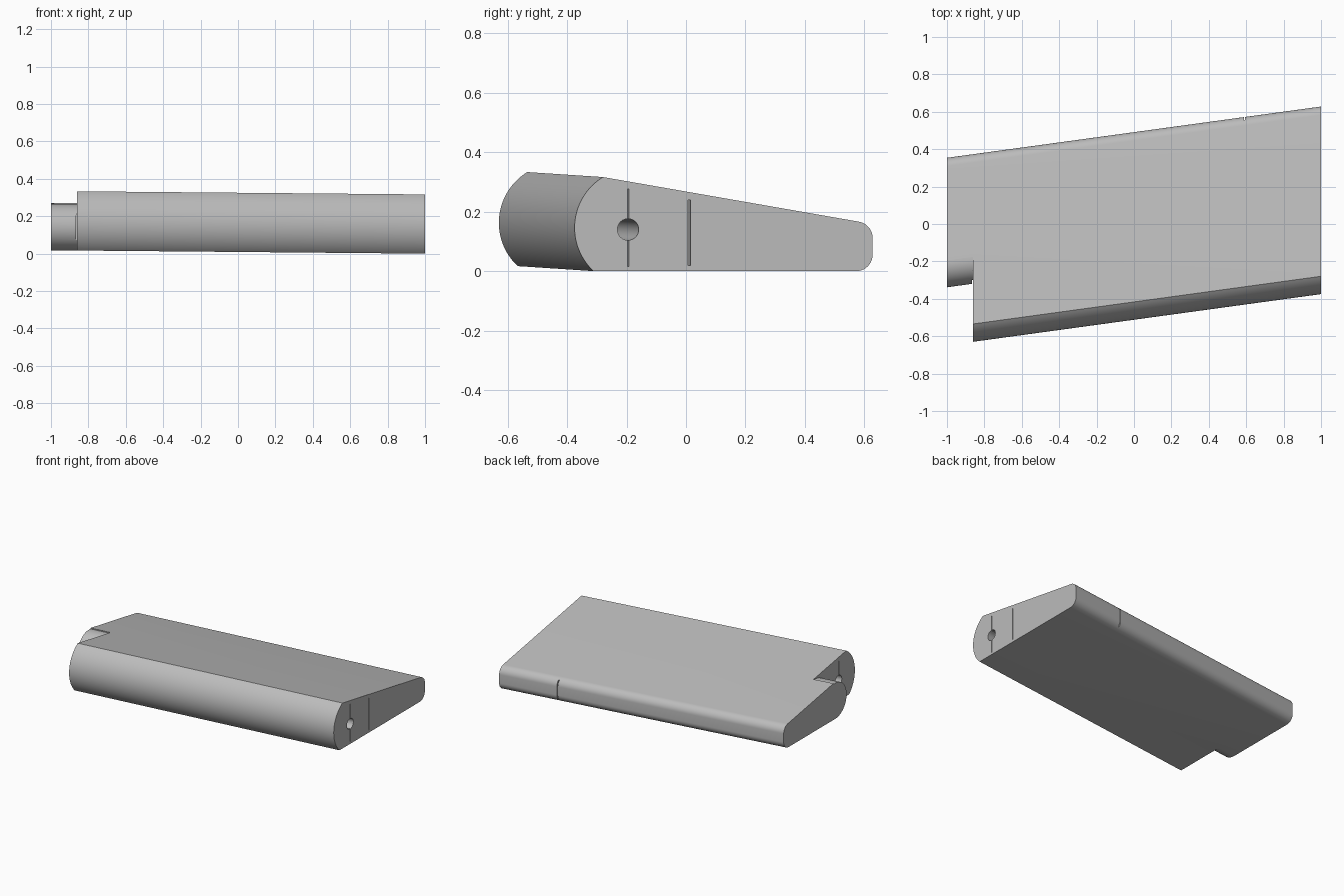
import bpy, math

cube = bpy.data.objects.get("Cube")
if cube:
    bpy.data.objects.remove(cube, do_unlink=True)

SWEEP, DROP = 0.137, -0.009   # y and z change per unit of span

mat = bpy.data.materials.new("light grey")
mat.use_nodes = True
GREY = (0.5, 0.5, 0.5, 1)
mat.diffuse_color = GREY
mat.node_tree.nodes["Principled BSDF"].inputs["Base Color"].default_value = GREY


def arc(cy, cz, r, start, end, n):
    """Points on an arc in the (y, z) section, angles in degrees."""
    angles = [math.radians(start + (end - start) * i / n) for i in range(n + 1)]
    return [(cy + r * math.cos(a), cz + r * math.sin(a)) for a in angles]


def box(y0, y1, z0, z1):
    return [(y0, z0), (y1, z0), (y1, z1), (y0, z1)]


def swept(name, section, x0, x1):
    """Extrude a tip section along the swept span."""
    n = len(section)
    verts = [(x, y + SWEEP * (x - 1), z + DROP * (x - 1))
             for x in (x0, x1) for y, z in section]
    faces = [[i, (i + 1) % n, n + (i + 1) % n, n + i] for i in range(n)]
    faces += [list(range(n))[::-1], list(range(n, 2 * n))]
    mesh = bpy.data.meshes.new(name)
    mesh.from_pydata(verts, [], faces)
    mesh.materials.append(mat)
    obj = bpy.data.objects.new(name, mesh)
    bpy.context.collection.objects.link(obj)
    return obj


# Wing panel: flat bottom, rounded trailing edge, sloping top, round nose
top_angle = 81
section = arc(0.573, 0.055, 0.055, -90, 0, 10)
section += arc(0.573, 0.112, 0.055, 0, top_angle, 10)
nose_r, nose_y, nose_z = 0.2, -0.175, 0.146
nose = arc(nose_y, nose_z, nose_r, 121.5, 227, 28)
nose[-1] = (nose[-1][0], 0.0)
section += nose
wing = swept("wing_panel", section, -1, 1)

# Cutters: root notch with round hinge nose, spar hole, ribs slits
hinge = arc(0.06, 0.1245, 0.1245, -90, -279, 28)
notch = [(-0.7, -0.1), (0.06, -0.1)] + hinge + [(hinge[-1][0], 0.5), (-0.7, 0.5)]
cutters = [
    swept("root_notch_cutter", notch[::-1], -1.1, -0.86),
    swept("spar_hole_cutter", arc(-0.195, 0.14, 0.036, 0, 350, 35), -1.2, 1.1),
    swept("front_slit_cutter", box(-0.1975, -0.1925, 0.015, 0.277), -0.95, 1.1),
    swept("middle_slit_cutter", box(0.007, 0.015, 0.018, 0.24), -0.8, 1.1),
    swept("trailing_slit_cutter", box(0.55, 0.75, 0.015, 0.152), 0.588, 0.594),
    swept("hinge_slit_cutter", box(-0.08, -0.04, 0.055, 0.195), -0.865, -0.859),
]

bpy.ops.object.select_all(action='DESELECT')
bpy.context.view_layer.objects.active = wing
wing.select_set(True)
for cutter in cutters:
    # Consistent outward normals before cutting
    import bmesh
    for obj in (wing, cutter):
        bm = bmesh.new()
        bm.from_mesh(obj.data)
        bmesh.ops.recalc_face_normals(bm, faces=bm.faces)
        bm.to_mesh(obj.data)
        bm.free()
    mod = wing.modifiers.new("cut", 'BOOLEAN')
    mod.operation = 'DIFFERENCE'
    mod.solver = 'EXACT'
    mod.object = cutter
    bpy.ops.object.modifier_apply(modifier=mod.name)
    bpy.data.objects.remove(cutter, do_unlink=True)

bpy.ops.object.shade_smooth_by_angle(angle=math.radians(25))
